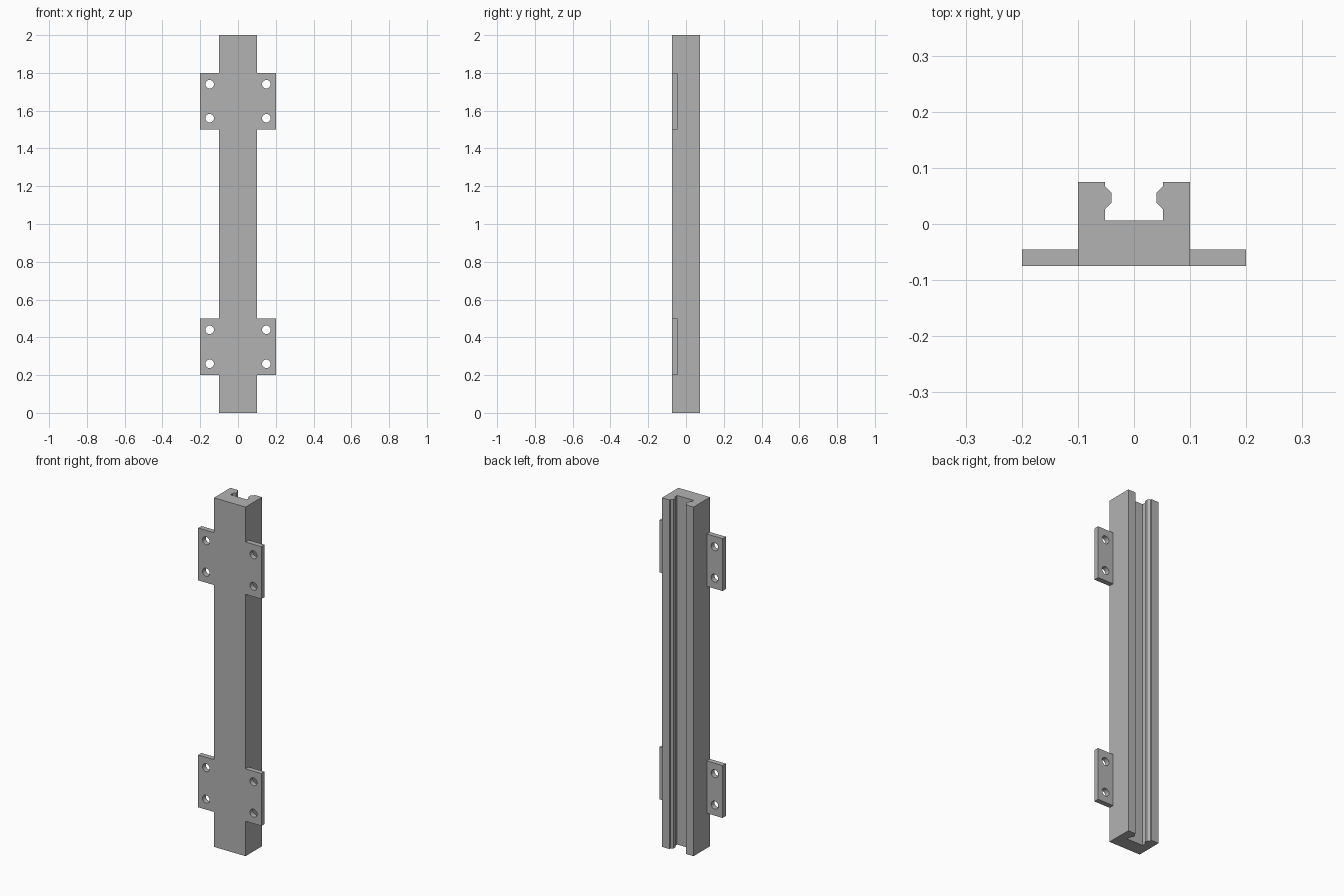
import bpy
import bmesh
import math

cube = bpy.data.objects.get("Cube")
if cube:
    bpy.data.objects.remove(cube, do_unlink=True)

HALF_DEPTH = 0.0745
TAB_THICKNESS = 0.029

grey = bpy.data.materials.new("grey_metal")
grey.use_nodes = True
GREY = (0.45, 0.45, 0.45, 1)
grey.diffuse_color = GREY
grey.node_tree.nodes["Principled BSDF"].inputs["Base Color"].default_value = GREY


def add_object(name, bm):
    """Turn a bmesh into a shaded object."""
    bmesh.ops.recalc_face_normals(bm, faces=bm.faces[:])
    mesh = bpy.data.meshes.new(name)
    bm.to_mesh(mesh)
    bm.free()
    mesh.materials.append(grey)
    obj = bpy.data.objects.new(name, mesh)
    bpy.context.collection.objects.link(obj)
    bpy.ops.object.select_all(action="DESELECT")
    obj.select_set(True)
    bpy.context.view_layer.objects.active = obj
    bpy.ops.object.shade_smooth_by_angle(angle=math.radians(30))
    return obj


def extrude_all(bm, offset):
    """Extrude every face of a flat bmesh into a closed solid."""
    result = bmesh.ops.extrude_face_region(bm, geom=bm.faces[:], use_keep_orig=True)
    moved = [v for v in result["geom"] if isinstance(v, bmesh.types.BMVert)]
    bmesh.ops.translate(bm, verts=moved, vec=offset)


def add_loop(bm, points):
    """Add a closed ring of edges."""
    verts = [bm.verts.new(p) for p in points]
    return [bm.edges.new((a, b)) for a, b in zip(verts, verts[1:] + verts[:1])]


# Rail: slotted profile, mirrored across x and extruded to full height
half = [(0.1, -HALF_DEPTH), (0.1, HALF_DEPTH), (0.052, HALF_DEPTH),
        (0.052, 0.068), (0.04, 0.056), (0.04, 0.038), (0.052, 0.026),
        (0.052, 0.006)]
profile = half + [(-x, y) for x, y in reversed(half)]
bm = bmesh.new()
bm.faces.new([bm.verts.new((x, y, 0)) for x, y in profile])
extrude_all(bm, (0, 0, 2))
add_object("slotted_rail", bm)


# Mounting tabs: plates with two round screw holes each
def mounting_tab(name, side, z_mid):
    bm = bmesh.new()
    y = -HALF_DEPTH
    corners = [(0.1, -0.15), (0.2, -0.15), (0.2, 0.15), (0.1, 0.15)]
    edges = add_loop(bm, [(side * x, y, z_mid + z) for x, z in corners])
    for hole_z in (z_mid - 0.09, z_mid + 0.09):
        ring = [math.tau * i / 32 for i in range(32)]
        edges += add_loop(bm, [(side * 0.15 + 0.0225 * math.cos(a), y,
                                hole_z + 0.0225 * math.sin(a)) for a in ring])
    bmesh.ops.triangle_fill(bm, edges=edges, use_beauty=True)
    extrude_all(bm, (0, TAB_THICKNESS, 0))
    add_object(name, bm)


for level, z_mid in (("lower", 0.35), ("upper", 1.65)):
    for label, side in (("left", 1), ("right", -1)):
        mounting_tab(f"{level}_{label}_mounting_tab", side, z_mid)
